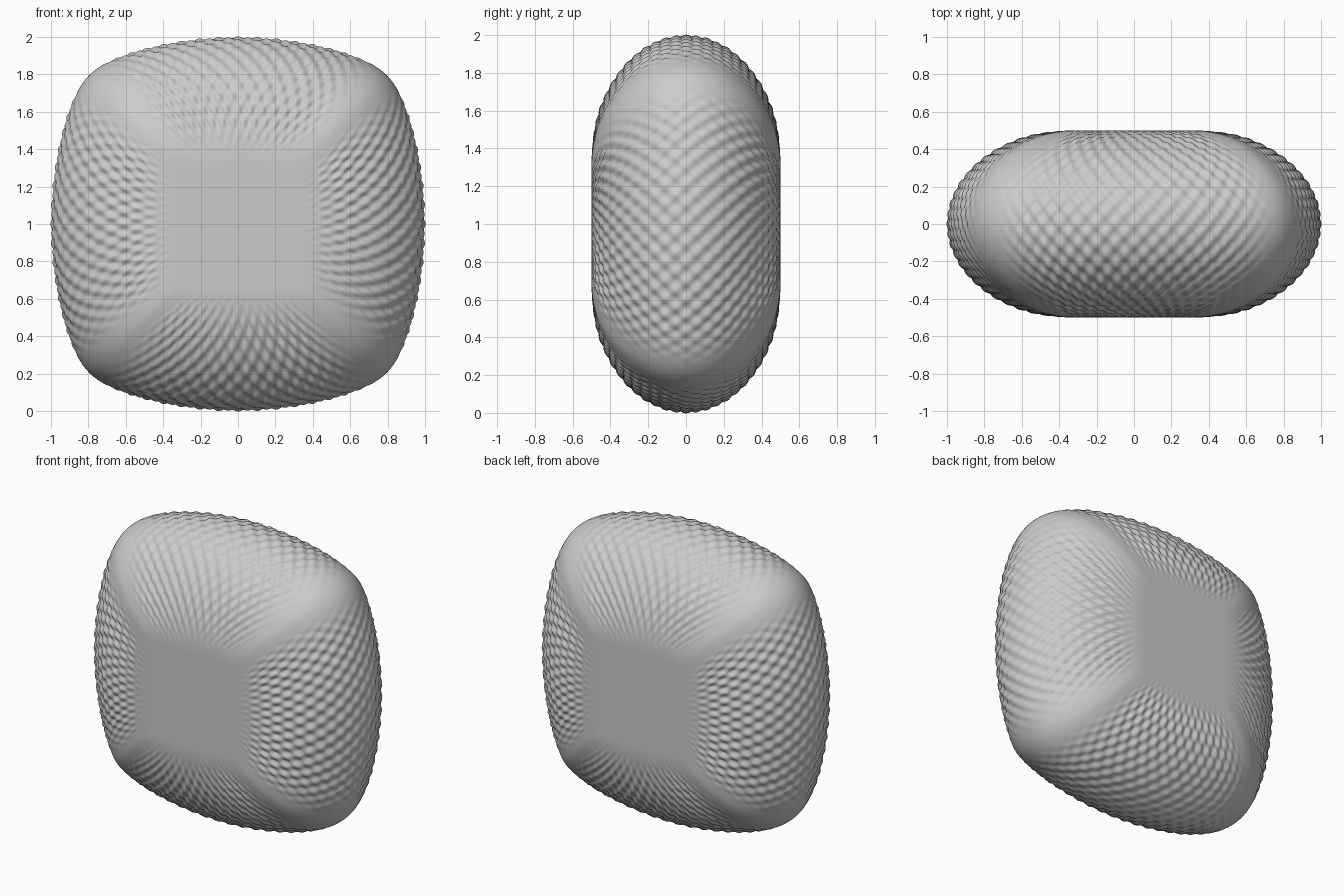
import bpy, bmesh
from math import sin, cos, pi, sqrt, hypot

if "Cube" in bpy.data.objects:
    bpy.data.objects.remove(bpy.data.objects["Cube"])

SIDE = 176      # steps along each of the four sides
ROWS = 150      # steps from front face to back face
FLAT = 0.32     # half width of the flat front and back squares
AMP = 0.0085    # bump height


def smooth(a, b, v):
    t = min(max((v - a) / (b - a), 0), 1)
    return t * t * (3 - 2 * t)


def bulged_reach(a, b):
    # distance along (a, b) to the bulging edge x = 1 - 0.25 z^2
    q = 0.25 * b * b
    return 1 / a if q < 1e-9 else (-a + sqrt(a * a + 4 * q)) / (2 * q)


def soft_min(p, q, n):
    return (p ** -n + q ** -n) ** (-1 / n)


# Outline directions: four sides, each spaced evenly along the edge
outline = []
for k in range(4):
    ck, sk = round(cos(k * pi / 2)), round(sin(k * pi / 2))
    for i in range(SIDE):
        v = -1 + 2 * i / SIDE
        h = hypot(1, v)
        a, b = 1 / h, v / h
        m = max(abs(b), 1e-6)
        outer = soft_min(bulged_reach(a, m), bulged_reach(m, a), 20) * 0.994
        inner = FLAT * soft_min(1 / a, 1 / m, 30)
        outline.append((ck * a - sk * b, sk * a + ck * b, inner, outer, v))

# Cushion body: rings from the front square over the rim to the back square
bm = bmesh.new()
rings, bumps = [], []
for j in range(ROWS + 1):
    phi = pi * j / ROWS
    ring = []
    for dx, dz, inner, outer, v in outline:
        r = inner + (outer - inner) * sin(phi)
        ring.append(bm.verts.new((dx * r, -0.5 * cos(phi), 1 + dz * r)))
        mask = smooth(0.05, 0.45, sin(phi)) * (1 - smooth(0.5, 0.92, abs(v)))
        bumps.append(AMP * mask * cos(28 * (phi - pi / 2)) * cos(2 * pi * v / 0.105))
    rings.append(ring)
n = len(outline)
for r0, r1 in zip(rings, rings[1:]):
    for i in range(n):
        bm.faces.new((r0[i], r0[(i + 1) % n], r1[(i + 1) % n], r1[i]))
bm.faces.new(rings[0])
bm.faces.new(rings[-1][::-1])
bmesh.ops.recalc_face_normals(bm, faces=bm.faces[:])
bm.normal_update()

# Staggered bumps pushed along the surface normals
moves = [vert.normal * d for vert, d in zip(bm.verts, bumps)]
for vert, move in zip(bm.verts, moves):
    vert.co += move
for f in bm.faces:
    f.smooth = True

mesh = bpy.data.meshes.new("bumpy_cushion")
bm.to_mesh(mesh)
bm.free()
obj = bpy.data.objects.new("bumpy_cushion", mesh)
bpy.context.collection.objects.link(obj)
